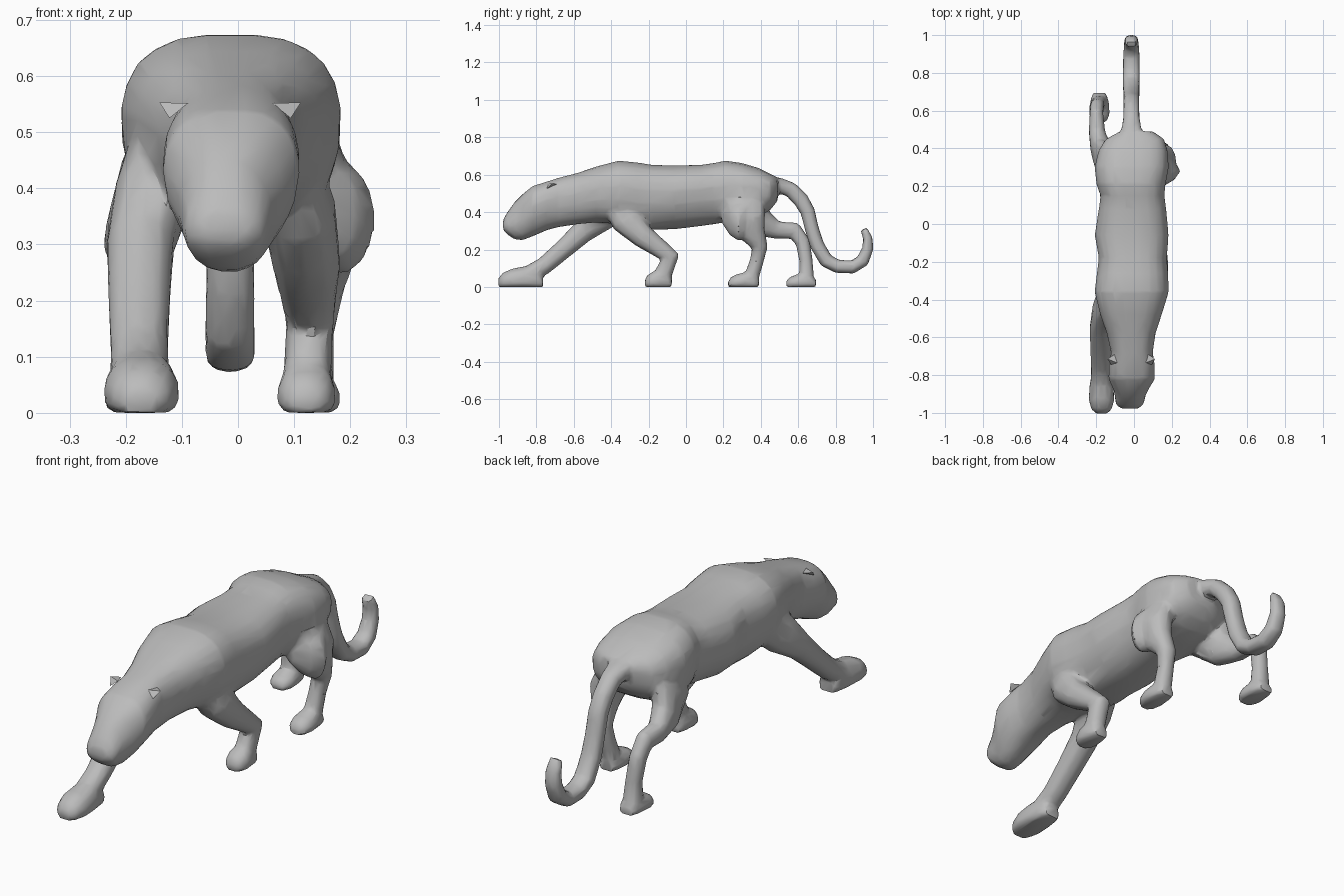
import bpy, bmesh, math
from mathutils import Vector

coat = bpy.data.materials.new("grey coat")
coat.diffuse_color = (0.5, 0.5, 0.5, 1)


def finish(name, bm):
    bmesh.ops.recalc_face_normals(bm, faces=bm.faces)
    me = bpy.data.meshes.new(name)
    bm.to_mesh(me)
    bm.free()
    ob = bpy.data.objects.new(name, me)
    bpy.context.collection.objects.link(ob)
    me.materials.append(coat)
    return ob


def loft(name, rings, sides=10, power=2.0, upright=False):
    """Skin rings of (x, y, z, half width, half height[, top taper, bottom taper])."""
    bm = bmesh.new()
    loops = []
    for i, (x, y, z, w, h, *taper) in enumerate(rings):
        top, low = taper or (1, 1)
        a, b = rings[max(i - 1, 0)], rings[min(i + 1, len(rings) - 1)]
        t = Vector((0, b[1] - a[1], b[2] - a[2])).normalized()
        n = Vector((0, 0, 1)) if upright else Vector((0, -t.z, t.y))
        loop = []
        for k in range(sides):
            q = 2 * math.pi * (k + 0.5) / sides
            c, s = math.cos(q), math.sin(q)
            u = math.copysign(abs(c) ** (2 / power), c)
            v = math.copysign(abs(s) ** (2 / power), s)
            u *= 1 + ((low if v < 0 else top) - 1) * abs(v)
            p = Vector((x + w * u, y, z)) + n * (h * v)
            p.z = max(p.z, 0)
            loop.append(bm.verts.new(p))
        loops.append(loop)
    for p, q in zip(loops, loops[1:]):
        for k in range(sides):
            m = (k + 1) % sides
            bm.faces.new((p[k], p[m], q[m], q[k]))
    bm.faces.new(loops[0])
    bm.faces.new(loops[-1][::-1])
    return finish(name, bm)


# Head, neck, torso and rump: (y, bottom, top, left x, right x, top taper, bottom taper)
body = [(-0.978, 0.305, 0.36, -0.07, 0.025, 0.8, 1), (-0.955, 0.28, 0.40, -0.098, 0.052, 0.65, 1),
        (-0.915, 0.253, 0.455, -0.105, 0.062, 0.75, 0.85),
        (-0.875, 0.25, 0.495, -0.112, 0.08, 0.9, 0.75),
        (-0.82, 0.27, 0.54, -0.136, 0.112, 1, 0.65), (-0.74, 0.305, 0.565, -0.134, 0.11, 1, 0.75),
        (-0.68, 0.32, 0.584, -0.122, 0.10, 1, 0.8), (-0.58, 0.335, 0.61, -0.145, 0.115, 1, 0.8),
        (-0.48, 0.345, 0.644, -0.18, 0.148, 1, 0.85), (-0.36, 0.335, 0.676, -0.21, 0.185, 1, 0.9),
        (-0.26, 0.31, 0.666, -0.198, 0.182, 1, 0.85), (-0.18, 0.305, 0.653, -0.188, 0.175, 1, 0.8),
        (-0.06, 0.308, 0.65, -0.21, 0.185, 1, 0.75), (0.08, 0.325, 0.653, -0.188, 0.172, 1, 0.75),
        (0.15, 0.335, 0.663, -0.178, 0.162, 1, 0.8), (0.21, 0.345, 0.676, -0.20, 0.168, 1, 0.9),
        (0.30, 0.355, 0.663, -0.21, 0.185, 1, 0.95), (0.39, 0.375, 0.636, -0.188, 0.178, 1, 0.95),
        (0.45, 0.41, 0.606, -0.15, 0.16, 1, 0.9), (0.49, 0.46, 0.585, -0.075, 0.10, 1, 0.9)]
parts = [loft("body", [((l + r) / 2, y, (b + t) / 2, (r - l) / 2, (t - b) / 2, u, v)
                       for y, b, t, l, r, u, v in body], sides=24, power=2.7, upright=True)]

# Tail hanging down and curling up at the tip
tail = [(0.42, 0.545, 0.065, 0.045), (0.50, 0.543, 0.055, 0.042), (0.56, 0.52, 0.044, 0.042),
        (0.615, 0.465, 0.043, 0.043), (0.65, 0.405, 0.043, 0.04), (0.672, 0.315, 0.043, 0.038),
        (0.70, 0.225, 0.045, 0.039), (0.75, 0.14, 0.046, 0.039), (0.81, 0.11, 0.046, 0.037),
        (0.89, 0.106, 0.045, 0.036), (0.945, 0.14, 0.042, 0.036), (0.972, 0.205, 0.038, 0.031),
        (0.972, 0.262, 0.035, 0.026), (0.95, 0.31, 0.032, 0.02)]
parts.append(loft("tail", [(-0.014, *s) for s in tail], power=2.4))

# Legs, from the top joint down to the ankle
parts.append(loft("front_leg_reaching", [
    (-0.12, -0.36, 0.48, 0.07, 0.10), (-0.152, -0.45, 0.385, 0.07, 0.09),
    (-0.174, -0.55, 0.297, 0.062, 0.062), (-0.176, -0.66, 0.198, 0.057, 0.052),
    (-0.176, -0.76, 0.112, 0.053, 0.048), (-0.175, -0.84, 0.066, 0.054, 0.048)], power=2.3))
parts.append(loft("front_leg_planted", [
    (0.09, -0.38, 0.46, 0.05, 0.08), (0.108, -0.32, 0.36, 0.068, 0.085),
    (0.122, -0.23, 0.27, 0.062, 0.064), (0.126, -0.14, 0.205, 0.05, 0.05),
    (0.128, -0.085, 0.16, 0.044, 0.052), (0.125, -0.11, 0.095, 0.043, 0.046),
    (0.122, -0.135, 0.045, 0.045, 0.046)], power=2.3))
parts.append(loft("hind_leg_planted", [
    (0.08, 0.32, 0.56, 0.06, 0.08), (0.125, 0.31, 0.46, 0.065, 0.115),
    (0.16, 0.32, 0.36, 0.066, 0.108), (0.158, 0.36, 0.28, 0.052, 0.068),
    (0.145, 0.395, 0.21, 0.043, 0.043), (0.135, 0.378, 0.14, 0.037, 0.038),
    (0.13, 0.35, 0.05, 0.042, 0.04)], power=2.2))
parts.append(loft("hind_leg_trailing", [
    (-0.11, 0.30, 0.53, 0.06, 0.09), (-0.15, 0.33, 0.43, 0.06, 0.12),
    (-0.175, 0.40, 0.34, 0.058, 0.08), (-0.196, 0.49, 0.304, 0.045, 0.048),
    (-0.199, 0.58, 0.30, 0.037, 0.048), (-0.196, 0.624, 0.24, 0.037, 0.04),
    (-0.188, 0.642, 0.14, 0.037, 0.036), (-0.185, 0.645, 0.05, 0.044, 0.04)], power=2.2))


# Paws with flat soles: heel to toe
def paw(name, x, heel, toe, w, h):
    shape = [(0.0, 0.6, 0.55), (0.15, 0.8, 0.85), (0.4, 0.95, 1.0),
             (0.7, 1.0, 0.88), (0.9, 0.8, 0.68), (1.0, 0.45, 0.42)]
    parts.append(loft(name, [(x, heel + (toe - heel) * f, h * v * 0.35, w * u, h * v * 0.65)
                             for f, u, v in shape], sides=12, upright=True, power=2.2))


paw("front_paw_reaching", -0.172, -0.765, -1.004, 0.069, 0.112)
paw("front_paw_planted", 0.122, -0.075, -0.22, 0.054, 0.095)
paw("hind_paw_planted", 0.13, 0.39, 0.225, 0.054, 0.08)
paw("hind_paw_trailing", -0.183, 0.695, 0.535, 0.056, 0.074)

# Muscle bulge of the bent hind knee
parts.append(loft("hind_knee", [
    (0.12, 0.19, 0.38, 0.02, 0.04), (0.165, 0.235, 0.36, 0.05, 0.085),
    (0.182, 0.28, 0.345, 0.064, 0.10), (0.16, 0.35, 0.37, 0.046, 0.10),
    (0.13, 0.42, 0.43, 0.02, 0.05)], sides=16, upright=True))

# Fuse all parts into one skin, soften the joins and reduce it to low-poly facets
bpy.ops.object.select_all(action='DESELECT')
for ob in parts:
    ob.select_set(True)
skin = parts[0]
bpy.context.view_layer.objects.active = skin
bpy.ops.object.join()
skin.name = "big_cat_skin"
fuse = skin.modifiers.new("fuse", 'REMESH')
fuse.mode, fuse.voxel_size = 'VOXEL', 0.009
soften = skin.modifiers.new("soften", 'SMOOTH')
soften.factor, soften.iterations = 0.5, 8
facets = skin.modifiers.new("facets", 'DECIMATE')
facets.ratio = 0.06
bpy.ops.object.convert(target='MESH')
if not skin.data.materials:
    skin.data.materials.append(coat)
bpy.ops.object.shade_smooth_by_angle(angle=math.radians(32))

# Small ears pointing outwards
for side, name in ((-1, "left_ear"), (1, "right_ear")):
    bm = bmesh.new()
    pts = [(0.075, -0.735, 0.552), (0.108, -0.745, 0.525), (0.09, -0.69, 0.55), (0.126, -0.715, 0.553)]
    v = [bm.verts.new((-0.014 + side * x, y, z)) for x, y, z in pts]
    for tri in ((0, 1, 2), (0, 1, 3), (1, 2, 3), (0, 2, 3)):
        bm.faces.new([v[i] for i in tri])
    finish(name, bm)
